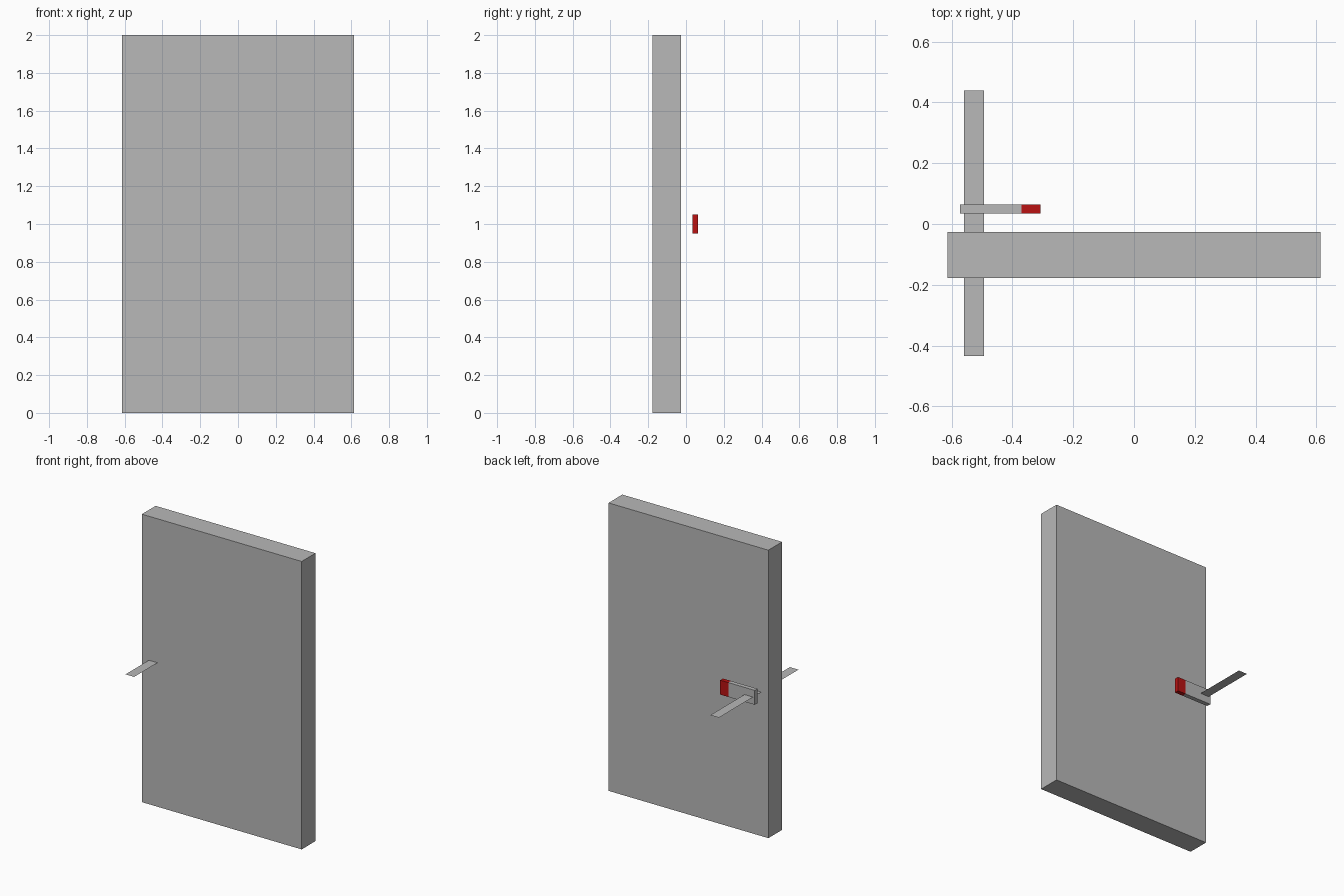
import bpy

if "Cube" in bpy.data.objects:
    bpy.data.objects.remove(bpy.data.objects["Cube"])


def material(name, rgb):
    m = bpy.data.materials.new(name)
    m.diffuse_color = (*rgb, 1)
    m.use_nodes = True
    m.node_tree.nodes["Principled BSDF"].inputs["Base Color"].default_value = m.diffuse_color
    return m


grey = material("grey", (0.48, 0.48, 0.48))
red = material("red", (0.49, 0.006, 0.006))


def finish(name, mat, size):
    ob = bpy.context.object
    ob.name = name
    ob.data.materials.append(mat)
    ob.scale = size
    bpy.ops.object.transform_apply(location=False, rotation=False, scale=True)
    return ob


def box(name, low, high, mat):
    centre = [(a + b) / 2 for a, b in zip(low, high)]
    bpy.ops.mesh.primitive_cube_add(size=1, location=centre)
    return finish(name, mat, [b - a for a, b in zip(low, high)])


# Door slab
box("door_panel", (-0.614, -0.178, 0), (0.614, -0.027, 2), grey)

# Lever on the back with its red tip
box("lever_arm", (-0.573, 0.034, 0.95), (-0.37, 0.064, 1.05), grey)
box("lever_tip", (-0.37, 0.034, 0.95), (-0.308, 0.064, 1.05), red)

# Paper-thin strip running through the door
bpy.ops.mesh.primitive_plane_add(size=1, location=(-0.527, 0.002, 1))
finish("through_strip", grey, (0.066, 0.873, 1))
